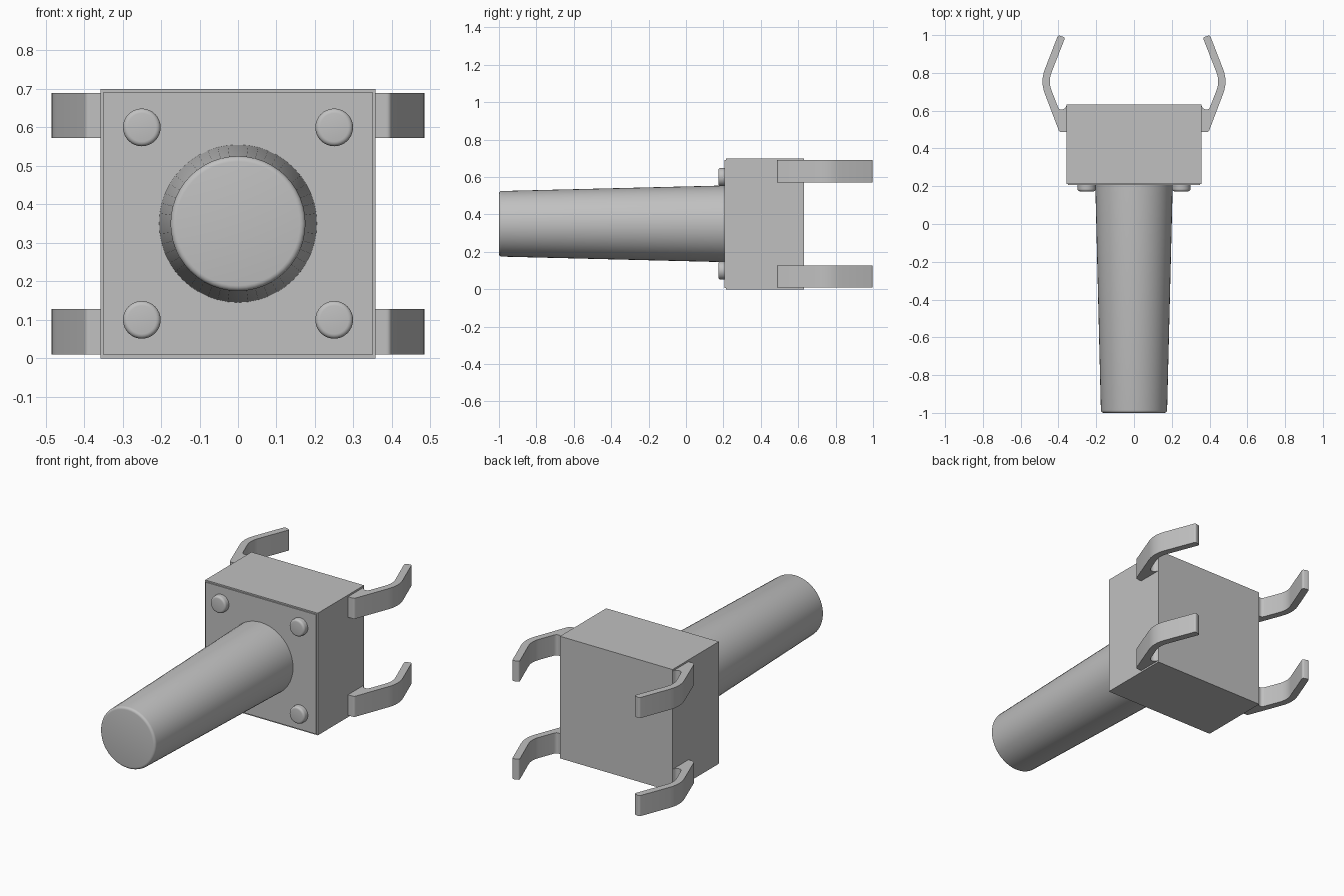
import bpy
import bmesh
from math import pi, radians
from mathutils import Matrix, Vector

cube = bpy.data.objects.get("Cube")
if cube:
    bpy.data.objects.remove(cube, do_unlink=True)

grey = bpy.data.materials.new("plain grey")
grey.use_nodes = True
grey.diffuse_color = (0.53, 0.53, 0.53, 1)
grey.node_tree.nodes["Principled BSDF"].inputs["Base Color"].default_value = (0.53, 0.53, 0.53, 1)


def finish(name, bm, smooth=True):
    bmesh.ops.recalc_face_normals(bm, faces=bm.faces[:])
    mesh = bpy.data.meshes.new(name)
    bm.to_mesh(mesh)
    bm.free()
    mesh.materials.append(grey)
    obj = bpy.data.objects.new(name, mesh)
    bpy.context.collection.objects.link(obj)
    if smooth:
        bpy.ops.object.select_all(action="DESELECT")
        obj.select_set(True)
        bpy.context.view_layer.objects.active = obj
        bpy.ops.object.shade_smooth_by_angle(angle=radians(30))
    return obj


def box(name, half_x, y0, y1, z0, z1):
    bm = bmesh.new()
    size = Matrix.Diagonal((2 * half_x, y1 - y0, z1 - z0, 1))
    place = Matrix.Translation((0, (y0 + y1) / 2, (z0 + z1) / 2))
    bmesh.ops.create_cube(bm, size=1, matrix=place @ size)
    return finish(name, bm, False)


def round_peg(name, x, z, tip_y, base_y, tip_r, base_r, fillet, sides):
    """Tapered peg along y with a rounded front rim."""
    bm = bmesh.new()
    length = base_y - tip_y
    cone = bmesh.ops.create_cone(
        bm, cap_ends=True, segments=sides, radius1=base_r, radius2=tip_r, depth=length,
        matrix=Matrix.Translation((x, (tip_y + base_y) / 2, z)) @ Matrix.Rotation(pi / 2, 4, "X"))
    rim = [e for e in bm.edges if all(abs(v.co.y - tip_y) < 0.001 for v in e.verts)]
    bmesh.ops.bevel(bm, geom=rim, offset=fillet, segments=4, profile=0.5, affect="EDGES")
    return finish(name, bm)


def round_corners(corners, steps=6):
    """Replace each corner with a short curve; the third value is its reach."""
    out = []
    for i, (x, y, reach) in enumerate(corners):
        p = Vector((x, y))
        if not reach:
            out.append(p)
            continue
        a = p + (Vector(corners[i - 1][:2]) - p).normalized() * reach
        b = p + (Vector(corners[(i + 1) % len(corners)][:2]) - p).normalized() * reach
        for k in range(steps + 1):
            t = k / steps
            out.append(a * (1 - t) ** 2 + p * 2 * t * (1 - t) + b * t ** 2)
    return out


# Housing with its thin front cover
box("housing", 0.357, 0.213, 0.632, 0, 0.7)
box("front_cover", 0.349, 0.206, 0.22, 0.008, 0.692)

# Long tapered push button
round_peg("button_stem", 0, 0.35, -1, 0.21, 0.175, 0.205, 0.014, 48)

# Rivets at the corners of the cover
for side, x in (("left", 0.25), ("right", -0.25)):
    for level, z in (("lower", 0.1), ("upper", 0.6)):
        round_peg(f"rivet_{level}_{side}", x, z, 0.173, 0.21, 0.049, 0.049, 0.012, 32)

# Bent contact legs, mirrored to both sides
leg_outline = round_corners([
    (0.34, 0.487, 0), (0.395, 0.487, 0.01), (0.497, 0.755, 0.07), (0.402, 1.0, 0.012),
    (0.364, 0.988, 0.012), (0.455, 0.755, 0.05), (0.396, 0.602, 0.02),
    (0.365, 0.61, 0.012), (0.357, 0.63, 0), (0.34, 0.63, 0)])
for level, z in (("lower", 0.01), ("upper", 0.572)):
    bm = bmesh.new()
    face = bm.faces.new([bm.verts.new((p.x, p.y, z)) for p in leg_outline])
    grown = bmesh.ops.extrude_face_region(bm, geom=[face])["geom"]
    tops = [g for g in grown if isinstance(g, bmesh.types.BMVert)]
    bmesh.ops.translate(bm, verts=tops, vec=(0, 0, 0.118))
    if not any(f.normal.z < -0.9 for f in bm.faces) and not face.is_valid:
        bm.faces.new([v for v in bm.verts if v not in tops])
    legs = finish(f"contact_legs_{level}", bm)
    mirror = legs.modifiers.new("Mirror", "MIRROR")
    mirror.use_axis[0] = True
